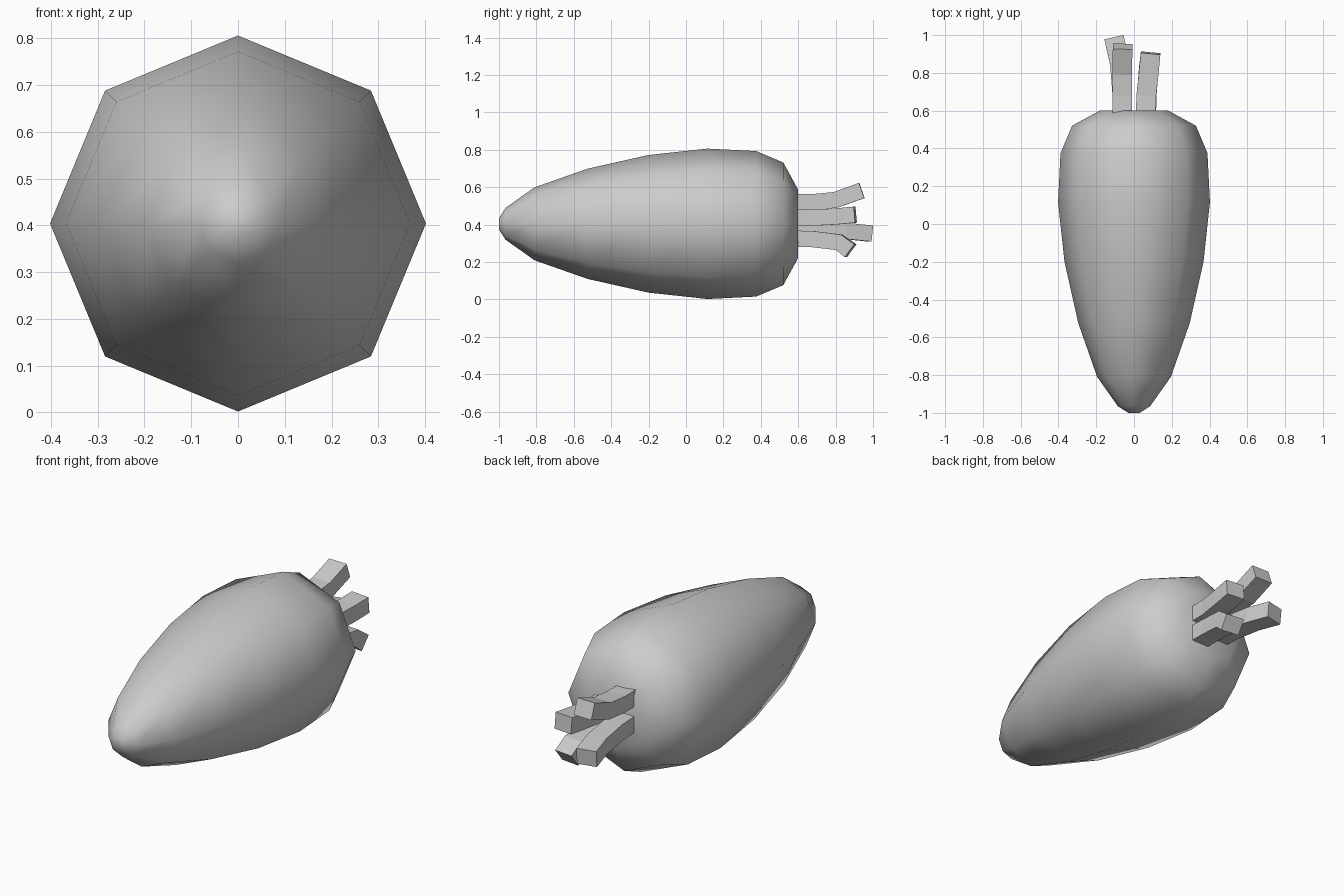
import bpy, bmesh, math
from mathutils import Vector

if "Cube" in bpy.data.objects:
    bpy.data.objects.remove(bpy.data.objects["Cube"])

def loft(name, rings, smooth):
    """Skin a list of equal-length vertex rings and cap both ends."""
    bm = bmesh.new()
    loops = [[bm.verts.new(p) for p in r] for r in rings]
    n = len(loops[0])
    for a, b in zip(loops, loops[1:]):
        for i in range(n):
            j = (i + 1) % n
            bm.faces.new((a[i], a[j], b[j], b[i]))
    bm.faces.new(loops[0])
    bm.faces.new(loops[-1])
    bmesh.ops.recalc_face_normals(bm, faces=bm.faces[:])
    for f in bm.faces:
        f.smooth = smooth
    me = bpy.data.meshes.new(name)
    bm.to_mesh(me)
    bm.free()
    ob = bpy.data.objects.new(name, me)
    bpy.context.collection.objects.link(ob)
    return ob

# Root body: eight-sided tapered profile (y, radius) along y
CZ = 0.404
profile = [(-1, .03), (-.965, .085), (-.81, .195), (-.525, .295), (-.2, .368),
           (.115, .402), (.375, .389), (.52, .328), (.6, .182)]
rings = [[(r * math.cos(i * math.pi / 4), y, CZ + r * math.sin(i * math.pi / 4))
          for i in range(8)] for y, r in profile]
loft("root_body", rings, True)

# Stems: square bars swept along short bent centre lines
def stem(name, path, hw=.052, hh=.043):
    pts = [Vector(p) for p in path]
    out = []
    for i, p in enumerate(pts):
        t = (pts[min(i + 1, len(pts) - 1)] - pts[max(i - 1, 0)]).normalized()
        side = t.cross(Vector((0, 0, 1))).normalized()
        up = side.cross(t)
        out.append([p + side * hw * a + up * hh * b
                    for a, b in ((-1, -1), (1, -1), (1, 1), (-1, 1))])
    loft(name, out, False)

stem("stem_upper_left", [(-.063, .58, .52), (-.063, .68, .52), (-.063, .80, .532), (-.06, .94, .582)])
stem("stem_lower_left", [(-.063, .58, .385), (-.063, .70, .378), (-.075, .85, .366), (-.105, .985, .352)])
stem("stem_upper_right", [(.062, .58, .44), (.065, .68, .437), (.078, .80, .443), (.088, .905, .453)])
stem("stem_lower_right", [(.065, .58, .325), (.067, .68, .322), (.078, .82, .305), (.085, .88, .26)])
